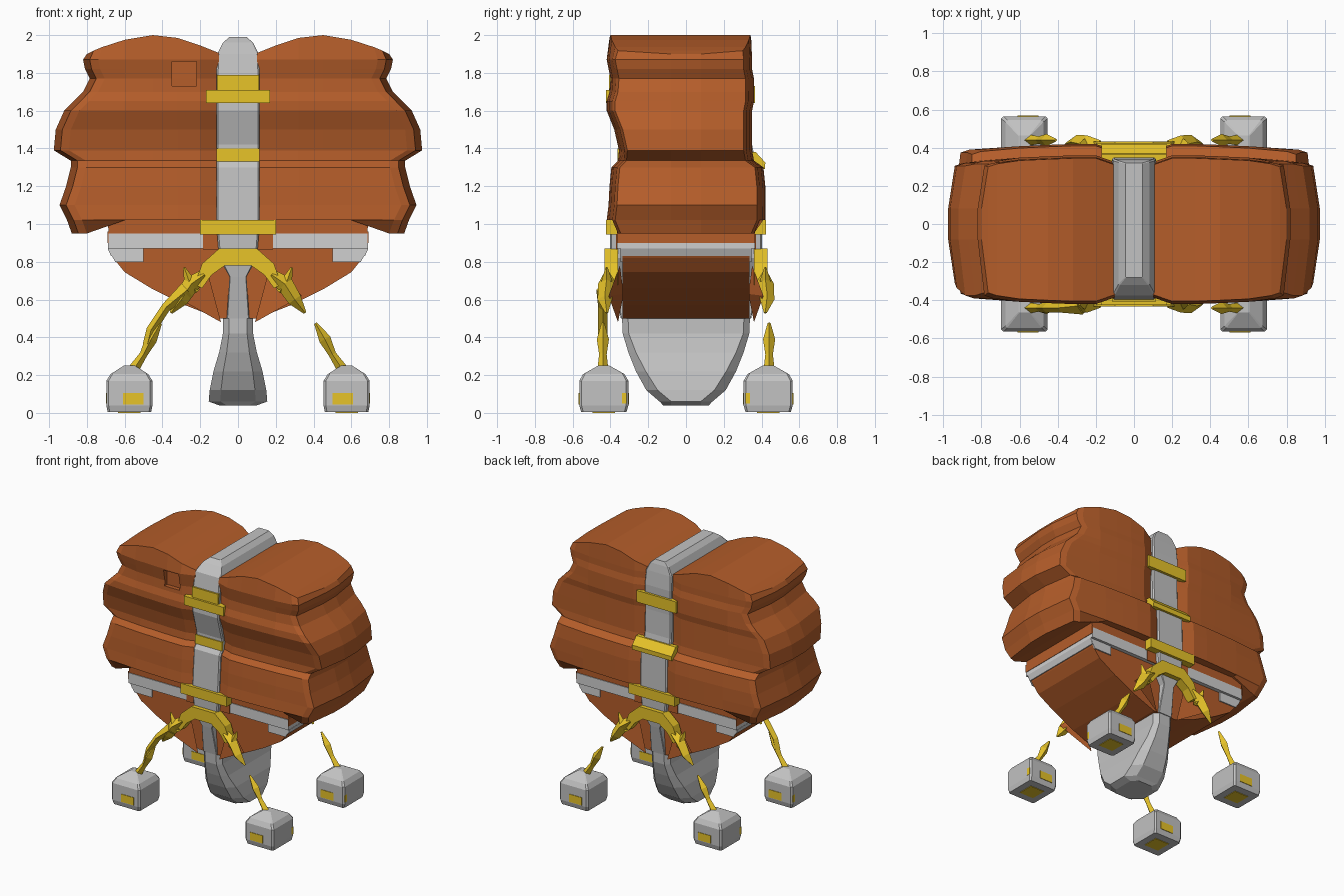
import bpy, bmesh
from mathutils import Vector


def material(name, rgb):
    m = bpy.data.materials.new(name)
    m.diffuse_color = (*rgb, 1)
    return m


ORANGE = material("burnt orange", (0.46, 0.11, 0.023))
GREY = material("grey", (0.54, 0.54, 0.54))
LIGHT = material("light grey", (0.63, 0.63, 0.63))
YELLOW = material("yellow", (0.83, 0.57, 0.023))


def make(name, verts, faces, mat):
    bm = bmesh.new()
    vs = [bm.verts.new(v) for v in verts]
    for f in faces:
        bm.faces.new([vs[i] for i in f])
    bmesh.ops.recalc_face_normals(bm, faces=bm.faces)
    me = bpy.data.meshes.new(name)
    bm.to_mesh(me)
    bm.free()
    me.materials.append(mat)
    ob = bpy.data.objects.new(name, me)
    bpy.context.collection.objects.link(ob)
    return ob


def loft(name, rings, mat, caps=True):
    n = len(rings[0])
    verts = [p for r in rings for p in r]
    faces = [(k * n + i, k * n + (i + 1) % n, (k + 1) * n + (i + 1) % n, (k + 1) * n + i)
             for k in range(len(rings) - 1) for i in range(n)]
    ends = (0, (len(rings) - 1) * n)
    for e in ends:
        if caps == "strips":  # join front and back points across the cap
            faces += [(e + i, e + i + 1, e + n - 2 - i, e + n - 1 - i) for i in range(n // 2 - 1)]
        else:
            faces.append(tuple(range(e, e + n)))
    return make(name, verts, faces, mat)


def prism(name, profile, y0, y1, mat):
    return loft(name, [[(x, y, z) for x, z in profile] for y in (y0, y1)], mat)


def box(name, a, b, mat):
    return prism(name, [(a[0], a[2]), (b[0], a[2]), (b[0], b[2]), (a[0], b[2])], a[1], b[1], mat)


def octagon(hx, y0, y1, z, cx=0.0, cut=0.35):
    c, d = hx * (1 - cut), min(hx * cut, (y1 - y0) * 0.3)
    return [(cx + x, y, z) for x, y in (
        (-c, y0), (c, y0), (hx, y0 + d), (hx, y1 - d),
        (c, y1), (-c, y1), (-hx, y1 - d), (-hx, y0 + d))]


def strut(name, nodes, mat):
    # four-sided bar through (x, y, z, radius) nodes
    rings = []
    for i, (x, y, z, r) in enumerate(nodes):
        a = Vector(nodes[max(i - 1, 0)][:3])
        b = Vector(nodes[min(i + 1, len(nodes) - 1)][:3])
        t = (b - a).normalized()
        u = t.cross(Vector((0, 1, 0))).normalized()
        w = t.cross(u)
        p = Vector((x, y, z))
        rings.append([p + u * r, p + w * r, p - u * r, p - w * r])
    return loft(name, rings, mat)


def lerp(table, x):
    for (x0, z0), (x1, z1) in zip(table, table[1:]):
        if x <= x1:
            return z0 + (z1 - z0) * max(0, (x - x0) / (x1 - x0))
    return table[-1][1]


# Big ribbed side lobes: height, outer x, front depth, back depth
LEVELS = [(0.95, 0.88, 0.39, 0.39), (1.02, 0.905, 0.42, 0.42), (1.10, 0.945, 0.41, 0.42),
          (1.20, 0.91, 0.405, 0.42), (1.30, 0.885, 0.395, 0.41), (1.335, 0.885, 0.36, 0.36),
          (1.39, 0.975, 0.355, 0.35), (1.50, 0.965, 0.38, 0.35), (1.60, 0.92, 0.42, 0.35),
          (1.65, 0.87, 0.42, 0.36), (1.70, 0.82, 0.405, 0.36), (1.77, 0.785, 0.40, 0.36),
          (1.82, 0.81, 0.41, 0.35), (1.87, 0.82, 0.42, 0.35), (1.95, 0.80, 0.405, 0.345)]
TOP = [(0.11, 1.905), (0.2, 1.945), (0.32, 1.985), (0.45, 2.0), (0.6, 1.975), (0.74, 1.93), (0.8, 1.90)]
BOTTOM = [(0.11, 1.02), (0.68, 1.02), (0.73, 0.96), (0.78, 0.95)]


def lobe_ring(i, s):
    z, xo, front, back = LEVELS[i]
    pts = [(0.10, 0.035), (0.2, 0.0), (0.32, 0.0), (0.45, 0.005), (0.6, 0.012), (xo - 0.08, 0.03)]
    half = lambda d, sg: [(x, sg * (d - c)) for x, c in pts] + [(xo - 0.035, sg * (d - 0.045)), (xo, sg * 0.08)]
    ring = half(front, -1) + half(back, 1)[::-1]
    h = lambda x: lerp(TOP, x) if i == len(LEVELS) - 1 else lerp(BOTTOM, x) if i == 0 else z
    return [(s * x, y, h(x)) for x, y in ring]


for side, s in (("left", -1), ("right", 1)):
    lobe = loft(side + "_lobe", [lobe_ring(i, s) for i in range(len(LEVELS))], ORANGE, "strips")
    if s < 0:
        # Small square recess on the front of the left lobe
        cutter = box("recess_cutter", (-0.35, -0.6, 1.73), (-0.22, -0.37, 1.86), ORANGE)
        cutter.hide_render = True
        cutter.hide_viewport = True
        mod = lobe.modifiers.new("recess", "BOOLEAN")
        mod.operation, mod.object, mod.solver = "DIFFERENCE", cutter, "EXACT"

# Central spine, level with the lobes, with a rounded top
SPINE = [(0.50, 0.06, -0.345, 0.345), (0.72, 0.045, -0.385, 0.385), (0.82, 0.10, -0.40, 0.40),
         (1.0, 0.115, -0.405, 0.405), (1.30, 0.115, -0.385, 0.40), (1.34, 0.115, -0.355, 0.365),
         (1.42, 0.115, -0.355, 0.35), (1.60, 0.115, -0.405, 0.345), (1.79, 0.115, -0.395, 0.35),
         (1.90, 0.11, -0.375, 0.34), (1.96, 0.08, -0.32, 0.33), (1.99, 0.045, -0.28, 0.32)]
loft("spine", [octagon(hx, a, b, z, cut=0.08) for z, hx, a, b in SPINE], GREY)

# Keel
KEEL = [(0.04, 0.10, 0.12), (0.06, 0.155, 0.14), (0.12, 0.15, 0.21), (0.22, 0.13, 0.265),
        (0.32, 0.10, 0.305), (0.42, 0.08, 0.335), (0.53, 0.08, 0.34)]
loft("keel", [octagon(hx, -d, d, z, cut=0.4) for z, hx, d in KEEL], GREY)


def mirrored(half):
    return half + [(-x, z) for x, z in reversed(half)]


# Lower hull
prism("hull_upper_band", mirrored([(0.685, 0.94), (0.69, 1.04)]), -0.36, 0.36, ORANGE)
prism("hull_light_band", mirrored([(0.688, 0.87), (0.69, 0.95)]), -0.365, 0.365, LIGHT)
prism("hull_bottom", mirrored([(0.10, 0.50), (0.28, 0.57), (0.46, 0.66), (0.60, 0.745),
                               (0.66, 0.82), (0.685, 0.87)]), -0.335, 0.335, ORANGE)
for s in (-1, 1):
    prism("hull_corner", [(s * 0.50, 0.83), (s * 0.672, 0.83), (s * 0.69, 0.87), (s * 0.50, 0.87)],
          -0.345, 0.345, LIGHT)
    for f in (-1, 1):
        # Front and back corner plates, and orange panels beside the spine
        prism("hull_corner_plate", [(s * 0.50, 0.80), (s * 0.65, 0.80), (s * 0.69, 0.87), (s * 0.50, 0.87)],
              f * 0.337, f * 0.346, LIGHT)
        prism("spine_side_panel", [(s * 0.10, 0.865), (s * 0.185, 0.865), (s * 0.185, 0.955), (s * 0.10, 0.955)],
              f * 0.362, f * 0.37, ORANGE)
    # Orange stripe above the light band on each side
    prism("hull_side_stripe", [(s * 0.685, 0.90), (s * 0.692, 0.90), (s * 0.692, 0.96), (s * 0.685, 0.96)],
          -0.366, 0.366, ORANGE)

# Yellow bands over the spine: half width, low z, high z, depth
for f, bands in ((-1, [(0.17, 1.64, 1.71, 0.424), (0.112, 1.71, 1.79, 0.408),
                       (0.115, 1.33, 1.40, 0.362), (0.2, 0.945, 1.022, 0.424)]),
                 (1, [(0.17, 1.64, 1.73, 0.366), (0.2, 0.945, 1.022, 0.424)])):
    for hx, z0, z1, d in bands:
        box("spine_band", (-hx, f * (d - 0.06), z0), (hx, f * d, z1), YELLOW)

# Sloping back band on the ledge between upper and lower lobes
loft("back_ledge_band", [[(x, y, z) for y, z in ((0.34, 1.29), (0.418, 1.29), (0.42, 1.325), (0.37, 1.38), (0.34, 1.38))]
                         for x in (-0.17, 0.17)], YELLOW)

OUTER = [(-0.23, 0.68), (-0.19, 0.79), (-0.10, 0.87), (0.10, 0.87), (0.19, 0.79), (0.23, 0.68)]
INNER = [(-0.19, 0.66), (-0.14, 0.73), (-0.07, 0.78), (0.07, 0.78), (0.14, 0.73), (0.19, 0.66)]
for f in (-1, 1):
    # Yellow arch over the keel
    for i in range(5):
        prism("arch", [OUTER[i], OUTER[i + 1], INNER[i + 1], INNER[i]], f * 0.36, f * 0.432, YELLOW)
    for s in (-1, 1):
        P = lambda x, y, z, r: (s * x, f * y, z, r)
        # Orange blade beside the arch
        make("blade", [(s * 0.17, f * 0.35, 0.78), (s * 0.34, f * 0.41, 0.62), (s * 0.09, f * 0.36, 0.48),
                       (s * 0.18, f * 0.33, 0.63)], [(0, 1, 2), (0, 1, 3), (1, 2, 3), (0, 2, 3)], ORANGE)
        # Upper and lower leg struts
        strut("upper_strut", [P(0.18, 0.41, 0.73, 0.03), P(0.25, 0.42, 0.68, 0.045),
                              P(0.30, 0.43, 0.60, 0.038), P(0.355, 0.42, 0.53, 0.008)], YELLOW)
        strut("strut_spike", [P(0.22, 0.41, 0.64, 0.02), P(0.26, 0.42, 0.70, 0.028),
                              P(0.285, 0.42, 0.77, 0.006)], YELLOW)
        strut("lower_strut", [P(0.41, 0.44, 0.475, 0.008), P(0.46, 0.44, 0.39, 0.032),
                              P(0.50, 0.44, 0.31, 0.02), P(0.56, 0.44, 0.22, 0.03)], YELLOW)
        if s < 0 and f < 0:
            strut("middle_strut", [P(0.27, 0.43, 0.65, 0.045), P(0.38, 0.44, 0.56, 0.025),
                                   P(0.46, 0.44, 0.44, 0.025), P(0.48, 0.44, 0.36, 0.025)], YELLOW)
        # Foot block
        cx, cy = s * 0.575, f * 0.435
        loft("foot", [octagon(hx, cy - hy, cy + hy, z, cx, 0.1) for z, hx, hy in (
            (0.004, 0.115, 0.12), (0.04, 0.122, 0.13), (0.17, 0.122, 0.13), (0.205, 0.10, 0.11),
            (0.25, 0.03, 0.03))], GREY)
        # Yellow plates on the foot
        px = s * 0.555
        for g in (-1, 1):
            yy = cy + g * 0.13
            box("foot_plate", (px - 0.055, yy - 0.004, 0.045), (px + 0.055, yy + 0.004, 0.105), YELLOW)
        xx, yy = cx + s * 0.12, f * 0.327
        box("foot_edge_plate", (xx - 0.004, yy - 0.012, 0.05), (xx + 0.004, yy + 0.012, 0.105), YELLOW)
        box("foot_sole_plate", (cx - 0.06, cy - 0.06, 0.0), (cx + 0.06, cy + 0.06, 0.006), YELLOW)
